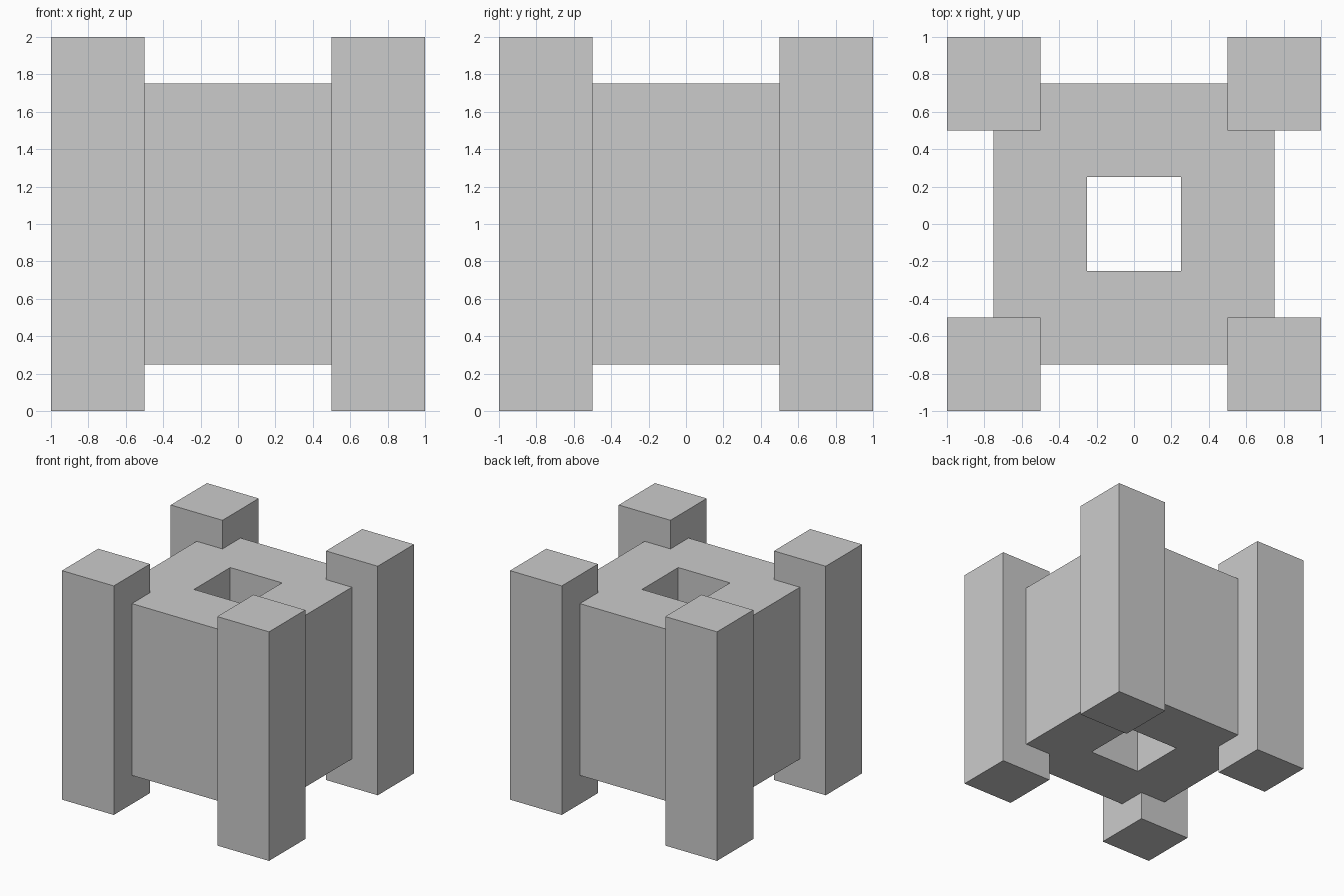
import bpy
import bmesh

if "Cube" in bpy.data.objects:
    bpy.data.objects.remove(bpy.data.objects["Cube"])

CORNERS = [(-1, -1), (1, -1), (1, 1), (-1, 1)]


def finish(name, bm):
    bmesh.ops.recalc_face_normals(bm, faces=bm.faces)
    mesh = bpy.data.meshes.new(name)
    bm.to_mesh(mesh)
    bm.free()
    obj = bpy.data.objects.new(name, mesh)
    bpy.context.collection.objects.link(obj)
    return obj


def square_tube(name, outer, inner, z0, z1):
    """Square block with a square shaft running right through it."""
    bm = bmesh.new()
    # Closed cross-section: outer bottom, outer top, inner top, inner bottom
    section = [(outer, z0), (outer, z1), (inner, z1), (inner, z0)]
    rings = [[bm.verts.new((x * r, y * r, z)) for x, y in CORNERS]
             for r, z in section]
    for i in range(4):
        a, b = rings[i], rings[(i + 1) % 4]
        for j in range(4):
            k = (j + 1) % 4
            bm.faces.new((a[j], a[k], b[k], b[j]))
    return finish(name, bm)


def box(name, size, centre):
    bm = bmesh.new()
    bmesh.ops.create_cube(bm, size=1)
    bmesh.ops.scale(bm, vec=size, verts=bm.verts)
    obj = finish(name, bm)
    obj.location = centre
    return obj


# Central block with vertical square shaft
square_tube("central_block", 0.75, 0.25, 0.25, 1.75)

# Four full-height corner posts
names = ["front_left_post", "front_right_post", "back_right_post", "back_left_post"]
for name, (x, y) in zip(names, CORNERS):
    box(name, (0.5, 0.5, 2), (0.75 * x, 0.75 * y, 1))
